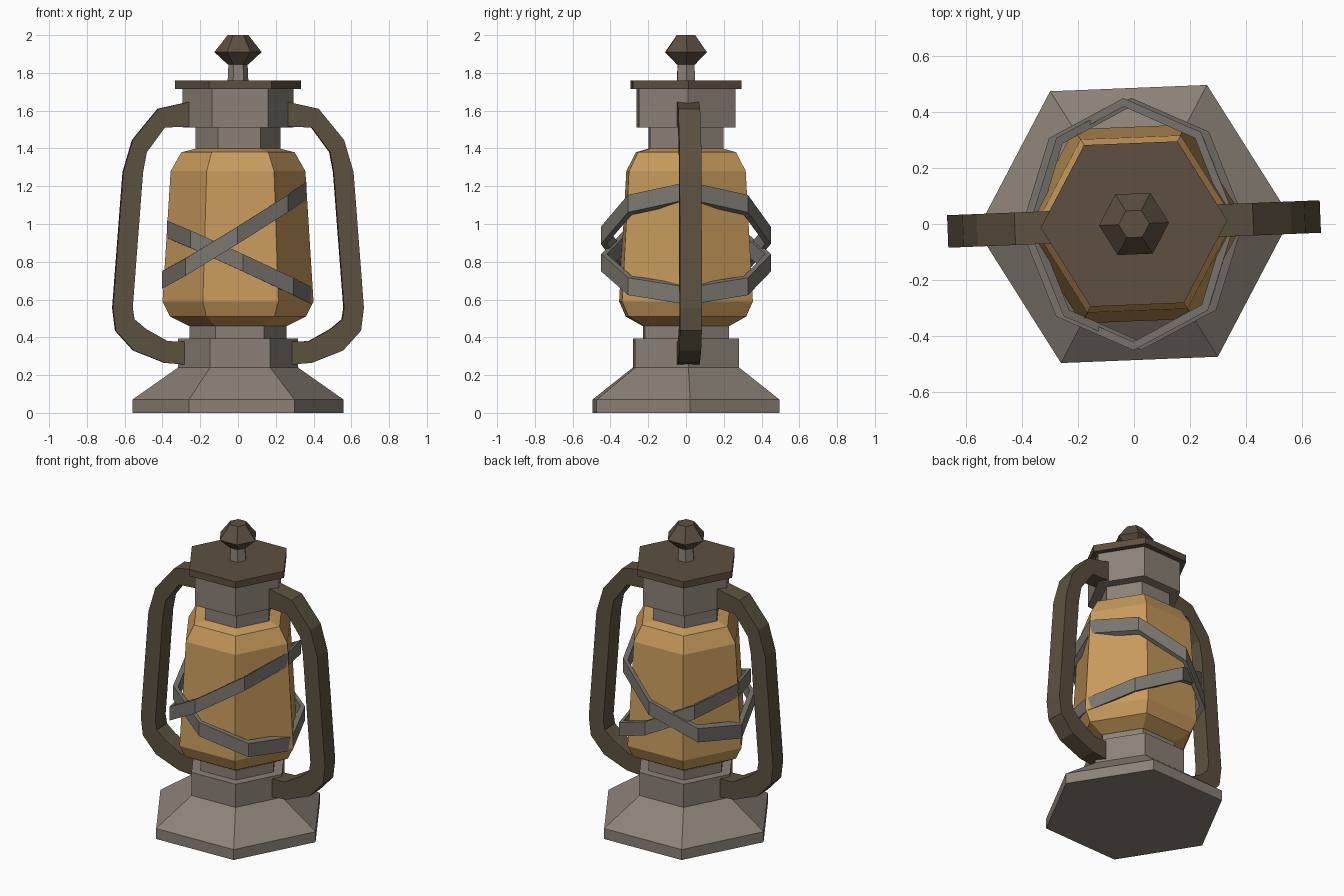
import bpy, bmesh, math
from math import cos, sin, pi

if "Cube" in bpy.data.objects:
    bpy.data.objects.remove(bpy.data.objects["Cube"])

TURN = math.radians(2.3)  # the whole lantern is turned slightly


def material(name, rgb):
    m = bpy.data.materials.new(name)
    m.diffuse_color = (*rgb, 1)
    m.use_nodes = True
    m.node_tree.nodes["Principled BSDF"].inputs["Base Color"].default_value = m.diffuse_color
    return m


metal = material("warm grey metal", (0.262, 0.223, 0.188))
band_grey = material("band grey", (0.205, 0.188, 0.165))
cap_brown = material("dark brown", (0.112, 0.078, 0.052))
handle_brown = material("olive brown", (0.107, 0.083, 0.050))
amber = material("amber glass", (0.58, 0.328, 0.107))


def skin(name, rings, mat, closed_loop=False):
    """Join equal rings of points with quads; cap the ends unless looped."""
    bm = bmesh.new()
    vs = [[bm.verts.new(p) for p in ring] for ring in rings]
    n = len(vs[0])
    pairs = list(zip(vs, vs[1:]))
    if closed_loop:
        pairs.append((vs[-1], vs[0]))
    else:
        bm.faces.new(vs[0])
        bm.faces.new(vs[-1])
    for a, b in pairs:
        for i in range(n):
            j = (i + 1) % n
            bm.faces.new((a[i], a[j], b[j], b[i]))
    bmesh.ops.recalc_face_normals(bm, faces=bm.faces)
    me = bpy.data.meshes.new(name)
    bm.to_mesh(me)
    bm.free()
    me.materials.append(mat)
    ob = bpy.data.objects.new(name, me)
    ob.rotation_euler.z = TURN
    bpy.context.collection.objects.link(ob)
    return ob


def hex_lathe(name, profile, mat):
    """Six-sided turned part from (radius, height) pairs."""
    return skin(name, [[(r * cos(k * pi / 3), r * sin(k * pi / 3), z) for k in range(6)]
                       for r, z in profile], mat)


# Turned body parts, bottom to top
hex_lathe("base", [(0.56, 0), (0.56, 0.07), (0.318, 0.24), (0.318, 0.395),
                   (0.258, 0.395), (0.258, 0.47)], metal)
hex_lathe("glass", [(0.26, 0.46), (0.36, 0.51), (0.40, 0.59), (0.357, 1.28),
                    (0.30, 1.38), (0.22, 1.40)], amber)
hex_lathe("collar", [(0.225, 1.39), (0.225, 1.51), (0.295, 1.51), (0.295, 1.72)], metal)
hex_lathe("cap", [(0.333, 1.715), (0.333, 1.76)], cap_brown)
hex_lathe("knob_stem", [(0.055, 1.755), (0.05, 1.86)], metal)
hex_lathe("knob", [(0.055, 1.845), (0.125, 1.91), (0.055, 2.0)], cap_brown)

# Side handles: outer and inner outline points (x, z), swept with a square section
outer = [(0.20, 1.66), (0.425, 1.61), (0.56, 1.445), (0.61, 1.275), (0.665, 0.555),
         (0.65, 0.435), (0.555, 0.33), (0.39, 0.265), (0.22, 0.25)]
inner = [(0.20, 1.52), (0.39, 1.51), (0.485, 1.38), (0.505, 1.275), (0.56, 0.555),
         (0.55, 0.495), (0.49, 0.445), (0.375, 0.38), (0.22, 0.375)]
W = 0.058
for name, s in (("right_handle", 1), ("left_handle", -1)):
    skin(name, [[(s * ox, -W, oz), (s * ox, W, oz), (s * ix, W, iz), (s * ix, -W, iz)]
                for (ox, oz), (ix, iz) in zip(outer, inner)], handle_brown)


# Slanted eight-sided guard bands with upright walls
def guard_band(name, cx, cz, rx, slope, height=0.092, thick=0.03):
    rings = []
    for k in range(8):
        a = k * pi / 4
        ring = []
        for t, h in ((0, -1), (0, 1), (thick, 1), (thick, -1)):
            x = (rx - t) * cos(a)
            y = (0.45 - t) * sin(a)
            ring.append((cx + x, y, cz + slope * x + h * height / 2))
        rings.append(ring)
    skin(name, rings, band_grey, closed_loop=True)


guard_band("rising_band", -0.02, 0.94, 0.383, 0.62)
guard_band("falling_band", 0.008, 0.795, 0.385, -0.46)
